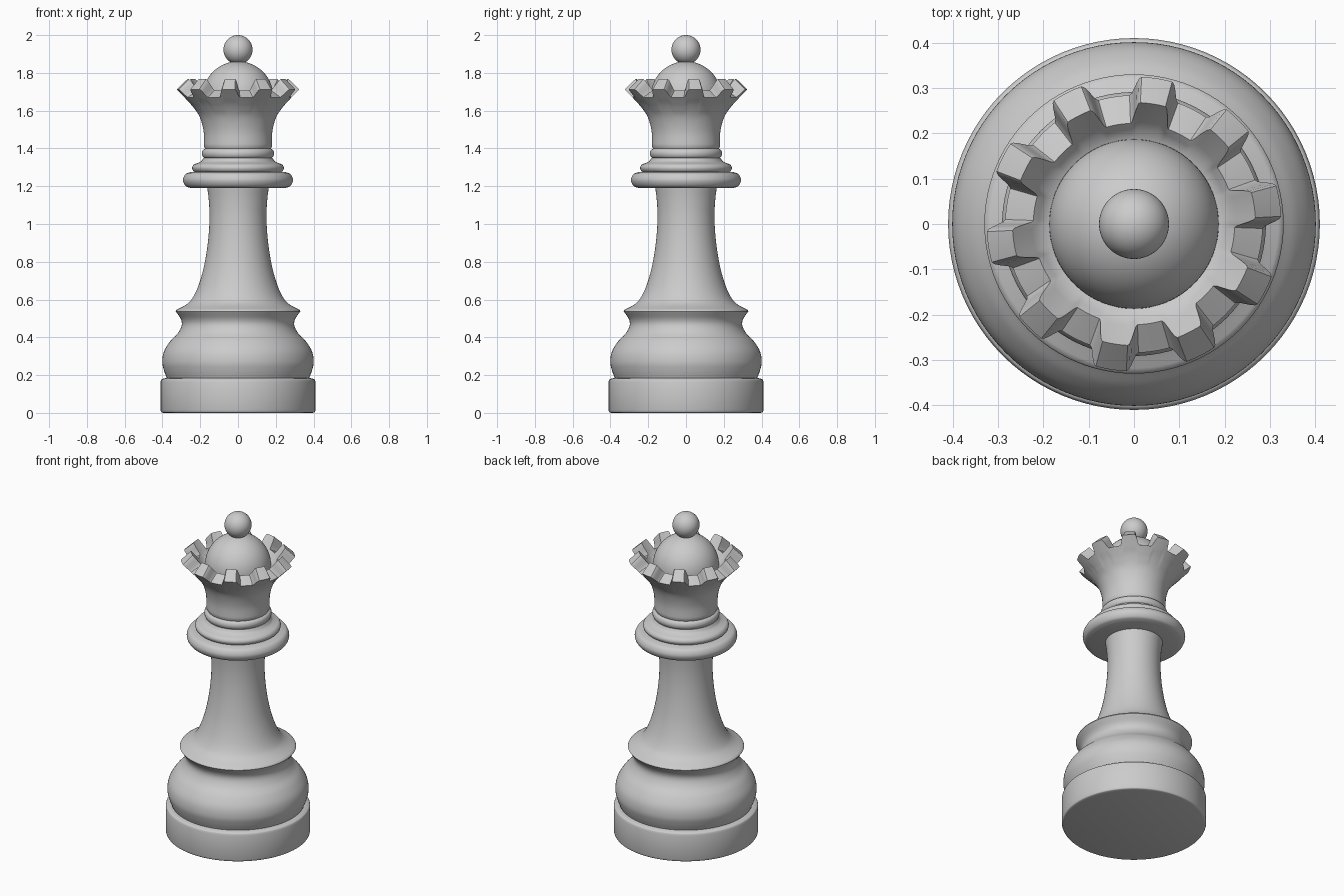
import bpy, bmesh, math
from mathutils import Vector

if "Cube" in bpy.data.objects:
    bpy.data.objects.remove(bpy.data.objects["Cube"])


def curve(pts, n=6):
    """Smooth Catmull-Rom stroke through (radius, height) points."""
    p = [Vector(q) for q in pts]
    if len(p) < 3:
        return p
    p = [2 * p[0] - p[1]] + p + [2 * p[-1] - p[-2]]
    out = []
    for a, b, c, d in zip(p, p[1:], p[2:], p[3:]):
        for i in range(n):
            t = i / n
            out.append(0.5 * (2 * b + (c - a) * t + (2 * a - 5 * b + 4 * c - d) * t ** 2
                              + (3 * b - a - 3 * c + d) * t ** 3))
    return out + [p[-2]]


def profile(strokes):
    """Join strokes; the joints stay as corners."""
    out = []
    for s in strokes:
        c = curve(s)
        out += c[1:] if out and (c[0] - out[-1]).length < 1e-6 else c
    return out


def surface(name, ring_at, steps, angle=40):
    """Revolved mesh; ring_at(theta) gives the profile at that angle."""
    bm = bmesh.new()
    cols = []
    for i in range(steps):
        a = 2 * math.pi * i / steps
        cols.append([bm.verts.new((max(r, 0) * math.cos(a), max(r, 0) * math.sin(a), z))
                     for r, z in ring_at(a)])
    for i in range(steps):
        p, q = cols[i], cols[(i + 1) % steps]
        for j in range(len(p) - 1):
            bm.faces.new((p[j], q[j], q[j + 1], p[j + 1]))
    bmesh.ops.remove_doubles(bm, verts=bm.verts, dist=1e-5)
    bmesh.ops.recalc_face_normals(bm, faces=bm.faces)
    me = bpy.data.meshes.new(name)
    bm.to_mesh(me)
    bm.free()
    ob = bpy.data.objects.new(name, me)
    bpy.context.collection.objects.link(ob)
    bpy.ops.object.select_all(action='DESELECT')
    ob.select_set(True)
    bpy.context.view_layer.objects.active = ob
    bpy.ops.object.shade_smooth_by_angle(angle=math.radians(angle))
    return ob


def lathe(name, strokes, steps=96):
    pts = profile(strokes)
    return surface(name, lambda a: pts, steps)


def ball(name, r, z, bottom=-90):
    arc = [(r * math.cos(math.radians(t)), z + r * math.sin(math.radians(t)))
           for t in (bottom + (90 - bottom) * i / 32 for i in range(33))]
    return surface(name, lambda a: arc, 64)


# Base disc
lathe("base", [[(0, 0), (0.395, 0)],
               [(0.395, 0), (0.406, 0.004), (0.41, 0.015)],
               [(0.41, 0.015), (0.41, 0.165)],
               [(0.41, 0.165), (0.406, 0.176), (0.395, 0.182)],
               [(0.395, 0.182), (0.37, 0.186)], [(0.37, 0.186), (0, 0.186)]])

# Bulging foot, flared lip and slender stem
lathe("body", [[(0, 0.18), (0.375, 0.18)],
               [(0.375, 0.18), (0.392, 0.225), (0.401, 0.27), (0.392, 0.325),
                (0.36, 0.378), (0.32, 0.42), (0.299, 0.46), (0.302, 0.495), (0.33, 0.538)],
               [(0.33, 0.538), (0.327, 0.545)],
               [(0.327, 0.545), (0.275, 0.573), (0.243, 0.605), (0.213, 0.665),
                (0.185, 0.755), (0.165, 0.86), (0.154, 0.96), (0.151, 1.05),
                (0.155, 1.13), (0.164, 1.2)],
               [(0.164, 1.2), (0, 1.2)]])

# Three stacked collars
lathe("lower_collar", [[(0, 1.19), (0.25, 1.19)],
                       [(0.25, 1.19), (0.278, 1.202), (0.291, 1.233),
                        (0.278, 1.264), (0.25, 1.275)],
                       [(0.25, 1.275), (0, 1.275)]])
lathe("middle_collar", [[(0, 1.27), (0.215, 1.27)],
                        [(0.215, 1.27), (0.236, 1.28), (0.243, 1.298),
                         (0.234, 1.314), (0.215, 1.322)],
                        [(0.215, 1.322), (0.195, 1.332), (0.182, 1.35)],
                        [(0.182, 1.35), (0, 1.35)]])
lathe("upper_collar", [[(0, 1.345), (0.172, 1.345)],
                       [(0.172, 1.345), (0.186, 1.356), (0.191, 1.373),
                        (0.186, 1.39), (0.172, 1.4)],
                       [(0.172, 1.4), (0, 1.4)]])

# Crown: a flared cup whose rim blends between tooth and notch profiles
def cup(outer, top, inner):
    return profile([[(0, 1.395), (0.172, 1.395)], [(0.172, 1.395), (0.18, 1.41)],
                    [(0.18, 1.41), (0.182, 1.49), (0.202, 1.565)] + outer,
                    [outer[-1], top], [top, inner], [inner, (0.187, 1.672)],
                    [(0.187, 1.672), (0, 1.672)]])


tooth = cup([(0.24, 1.625), (0.282, 1.669), (0.325, 1.713)], (0.268, 1.767), (0.225, 1.714))
notch = cup([(0.232, 1.612), (0.26, 1.645), (0.284, 1.671)], (0.222, 1.708), (0.208, 1.694))
PITCH, OFFSET = 36, 9


def crown_ring(a):
    d = abs((math.degrees(a) - OFFSET + PITCH / 2) % PITCH - PITCH / 2)
    t = min(max((d - 6) / 5, 0), 1)
    t = t * t * (3 - 2 * t)
    return [p.lerp(q, t) for p, q in zip(tooth, notch)]


surface("crown", crown_ring, 360, 50)

# Dome inside the crown and finial ball on top
ball("dome", 0.187, 1.674, -10)
ball("finial", 0.077, 1.923)
